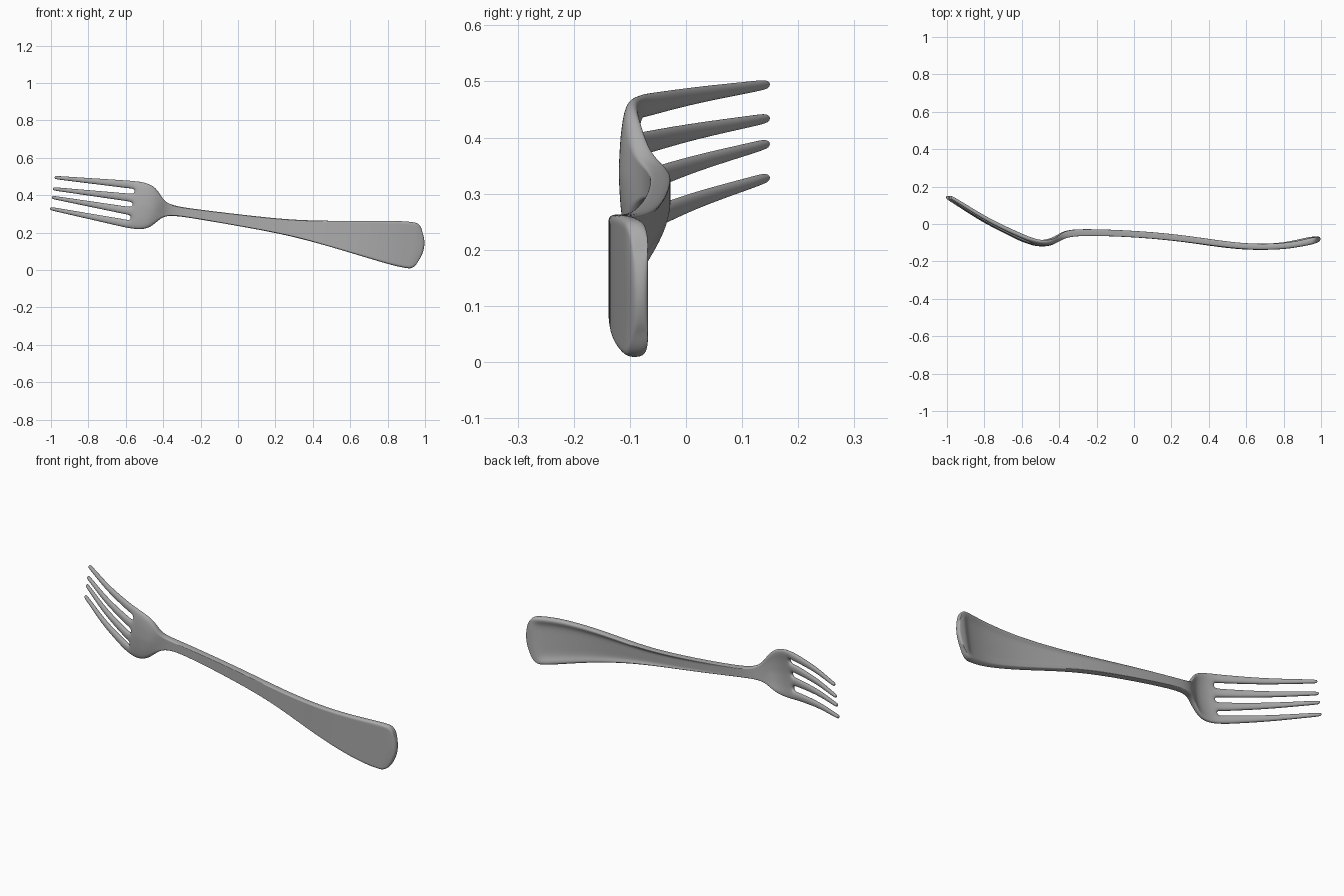
import bpy, bmesh, math
from mathutils import Matrix, Vector

cube = bpy.data.objects.get("Cube")
if cube:
    bpy.data.objects.remove(cube)

steel = bpy.data.materials.new("brushed steel grey")
steel.use_nodes = True
color = (0.4, 0.4, 0.4, 1)
steel.diffuse_color = color
steel.node_tree.nodes["Principled BSDF"].inputs["Base Color"].default_value = color

# Stations along the fork: position, half width, depth, thickness, panel recess
BODY = [
    (-.57, .128, -.094, .027, 0), (-.53, .129, -.106, .026, 0),
    (-.48, .12, -.108, .026, 0), (-.445, .094, -.1, .028, 0),
    (-.415, .055, -.08, .034, 0), (-.385, .034, -.06, .038, 0),
    (-.33, .025, -.046, .037, 0), (-.2, .026, -.045, .035, 0),
    (0, .031, -.053, .034, .003), (.2, .038, -.07, .034, .005),
    (.35, .05, -.09, .033, .007), (.5, .069, -.112, .032, .008),
    (.65, .091, -.125, .031, .009), (.8, .114, -.12, .031, .01),
    (.89, .124, -.104, .033, .011), (.935, .125, -.094, .035, .01),
    (.96, .123, -.089, .036, -.002), (.99, .108, -.083, .031, 0),
    (1.008, .075, -.08, .025, 0),
]
# Tines: position, depth, thickness
TINES = [(-.6, -.083, .027), (-.65, -.06, .027), (-.8, .014, .025),
         (-.95, .112, .022), (-.99, .136, .02), (-1.004, .145, .016)]
HEAD = [1, .66, .46, .09]
HANDLE = [1, .84, .66, .25]


def mix(a, b, t):
    return a + (b - a) * max(0, min(1, t))


bm = bmesh.new()
thick = {}


def sheet_vert(u, v, y, t, recess=0):
    vert = bm.verts.new((u, y - t / 2, v))
    thick[vert] = (t, recess)
    return vert


# Head, neck and handle sheet, eight lines running lengthwise
rows = []
for u, half, y, t, recess in BODY:
    blend = (u + .45) / .3
    ratios = [mix(a, b, blend) for a, b in zip(HEAD, HANDLE)]
    ratios = [-r for r in ratios] + ratios[::-1]
    row = []
    for i, r in enumerate(ratios):
        bowl = .012 * r * r if u < -.43 else 0
        pull = .022 * r * r * max(0, (u - .94) / .068)
        inner = recess if 2 <= i <= 5 else -recess * .35 if i in (1, 6) else 0
        row.append(sheet_vert(u - pull, r * half, y + bowl, t, inner))
    rows.append(row)
for a, b in zip(rows, rows[1:]):
    for i in range(len(a) - 1):
        bm.faces.new((a[i], a[i + 1], b[i + 1], b[i]))

# Four tapering tines grown from the head
for k, (root_mid, tip_mid) in enumerate([(-.106, -.084), (-.036, -.023),
                                         (.036, .023), (.106, .084)]):
    last = rows[0][2 * k:2 * k + 2]
    for u, y, t in TINES:
        f = (-.57 - u) / .43
        mid = mix(root_mid, tip_mid, f)
        half = mix(.0235, .0095, f) * (.8 if u < -1 else 1)
        bowl = .01 * (mid / .106) ** 2 * (1 - f)
        new = [sheet_vert(u, mid + s * half, y + bowl, t * 1.08) for s in (-1, 1)]
        bm.faces.new((new[0], new[1], last[1], last[0]))
        last = new

# Give the sheet its thickness, with the recessed panel on the back
front_data = {tuple(v.co): d for v, d in thick.items()}
result = bmesh.ops.extrude_face_region(bm, geom=bm.faces[:], use_keep_orig=True)
for vert in [g for g in result["geom"] if isinstance(g, bmesh.types.BMVert)]:
    t, recess = front_data[tuple(vert.co)]
    vert.co.y += t - recess
bmesh.ops.recalc_face_normals(bm, faces=bm.faces[:])

# Tilt the whole fork so the tines ride higher than the handle
tilt = Matrix.Rotation(math.atan(.146), 4, "Y")
bm.transform(Matrix.Translation(Vector((0, 0, .267))) @ tilt)

mesh = bpy.data.meshes.new("fork")
bm.to_mesh(mesh)
bm.free()
fork = bpy.data.objects.new("fork", mesh)
bpy.context.collection.objects.link(fork)
mesh.materials.append(steel)
mesh.shade_smooth()
smooth = fork.modifiers.new("smooth", "SUBSURF")
smooth.levels = smooth.render_levels = 3
